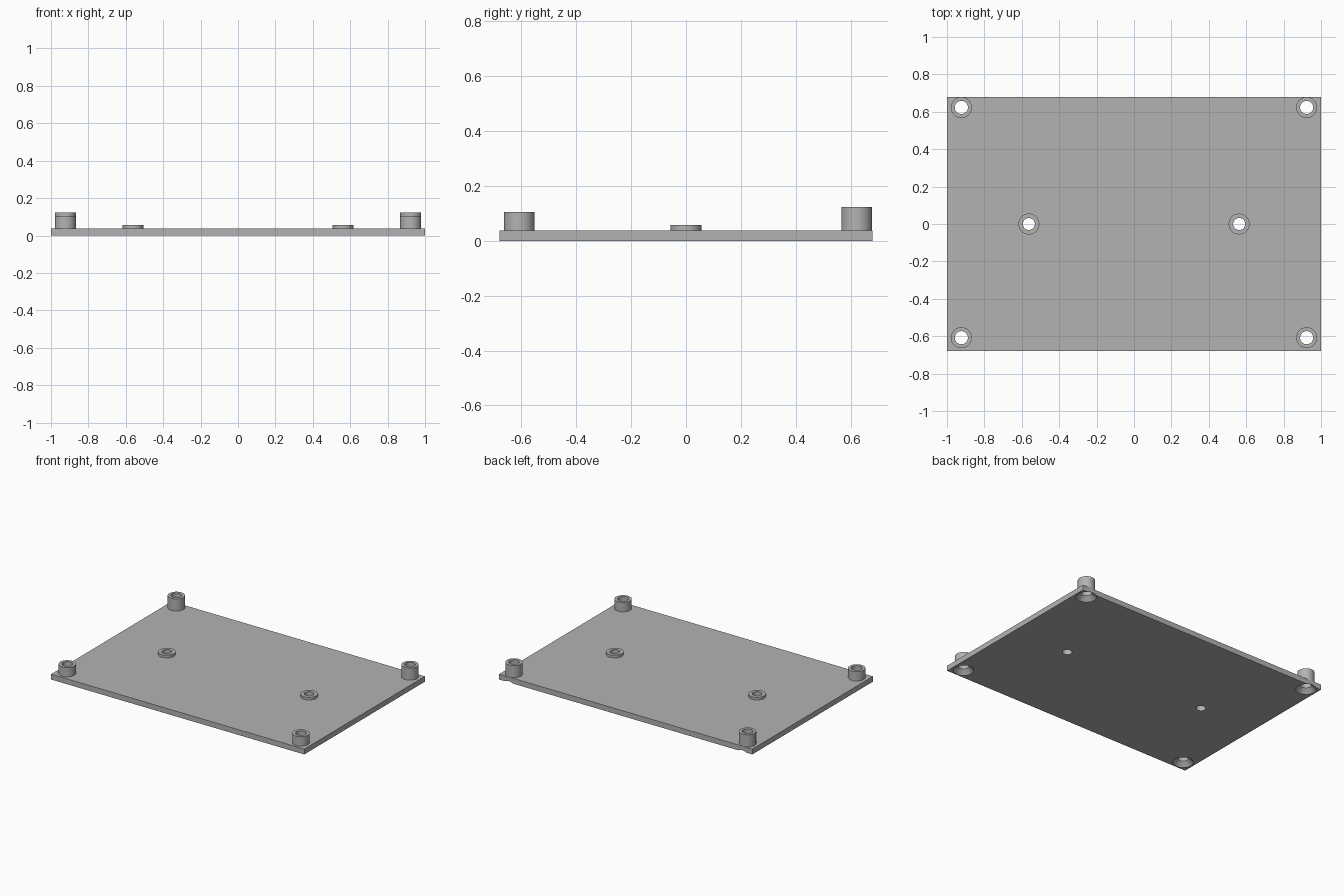
import bpy
import bmesh
from math import pi
from mathutils import Matrix

if "Cube" in bpy.data.objects:
    bpy.data.objects.remove(bpy.data.objects["Cube"], do_unlink=True)

HALF_X, HALF_Y, THICK = 1.0, 0.68, 0.038
POST_R, SEGMENTS = 0.056, 48

grey = bpy.data.materials.new("plain_grey")
grey.use_nodes = True
COLOUR = (0.45, 0.45, 0.45, 1)
grey.diffuse_color = COLOUR
grey.node_tree.nodes["Principled BSDF"].inputs["Base Color"].default_value = COLOUR


def add_object(name, bm):
    bmesh.ops.recalc_face_normals(bm, faces=bm.faces)
    mesh = bpy.data.meshes.new(name)
    bm.to_mesh(mesh)
    bm.free()
    mesh.materials.append(grey)
    obj = bpy.data.objects.new(name, mesh)
    bpy.context.collection.objects.link(obj)
    return obj


def revolve(name, profile, x, y, closed=False):
    """Spin a (radius, height) profile around a vertical axis at x, y."""
    bm = bmesh.new()
    verts = [bm.verts.new((r, 0, z)) for r, z in profile]
    edges = [bm.edges.new(pair) for pair in zip(verts, verts[1:])]
    if closed:
        edges.append(bm.edges.new((verts[-1], verts[0])))
    bmesh.ops.spin(bm, geom=verts + edges, cent=(0, 0, 0), axis=(0, 0, 1),
                   angle=2 * pi, steps=SEGMENTS, use_duplicate=False)
    bmesh.ops.remove_doubles(bm, verts=bm.verts, dist=1e-5)
    bmesh.ops.translate(bm, verts=bm.verts, vec=(x, y, 0))
    return add_object(name, bm)


def smooth(obj):
    bpy.ops.object.select_all(action="DESELECT")
    obj.select_set(True)
    bpy.context.view_layer.objects.active = obj
    bpy.ops.object.shade_smooth_by_angle(angle=pi / 6)


# Base plate
bm = bmesh.new()
bmesh.ops.create_cube(bm, size=1, matrix=Matrix.Translation((0, 0, THICK / 2))
                      @ Matrix.Diagonal((2 * HALF_X, 2 * HALF_Y, THICK, 1)))
plate = add_object("base_plate", bm)

# Standoffs: name, x, y, top height, hole radius, countersink radius
standoffs = [
    ("front_post", 0.923, -0.608, 0.105, 0.035, 0.066),
    ("back_post", 0.923, 0.623, 0.124, 0.035, 0.066),
    ("middle_boss", 0.562, 0, 0.057, 0.032, None),
]
cutters = []
for name, x, y, top, hole, sink in standoffs:
    for side, sign in (("left", 1), ("right", -1)):
        # Hollow round post standing on the plate
        ring = [(POST_R, THICK), (POST_R, top), (hole, top), (hole, THICK)]
        smooth(revolve(f"{name}_{side}", ring, sign * x, y))
        # Through hole, with a conical screw seat underneath at the corners
        low = [(sink, -0.01), (sink, 0), (hole, sink - hole)] if sink else [(hole, -0.01)]
        shape = [(0, -0.01)] + low + [(hole, 0.06), (0, 0.06)]
        cutters.append(revolve(f"{name}_{side}_hole_cutter", shape, sign * x, y))

# Drill the plate, then drop the cutters
for cutter in cutters:
    cutter.hide_render = True
    drill = plate.modifiers.new("drill", "BOOLEAN")
    drill.operation = "DIFFERENCE"
    drill.solver = "EXACT"
    drill.object = cutter
smooth(plate)
for drill in list(plate.modifiers):
    if drill.type == "BOOLEAN":
        bpy.ops.object.modifier_apply(modifier=drill.name)
for cutter in cutters:
    bpy.data.objects.remove(cutter, do_unlink=True)
smooth(plate)
